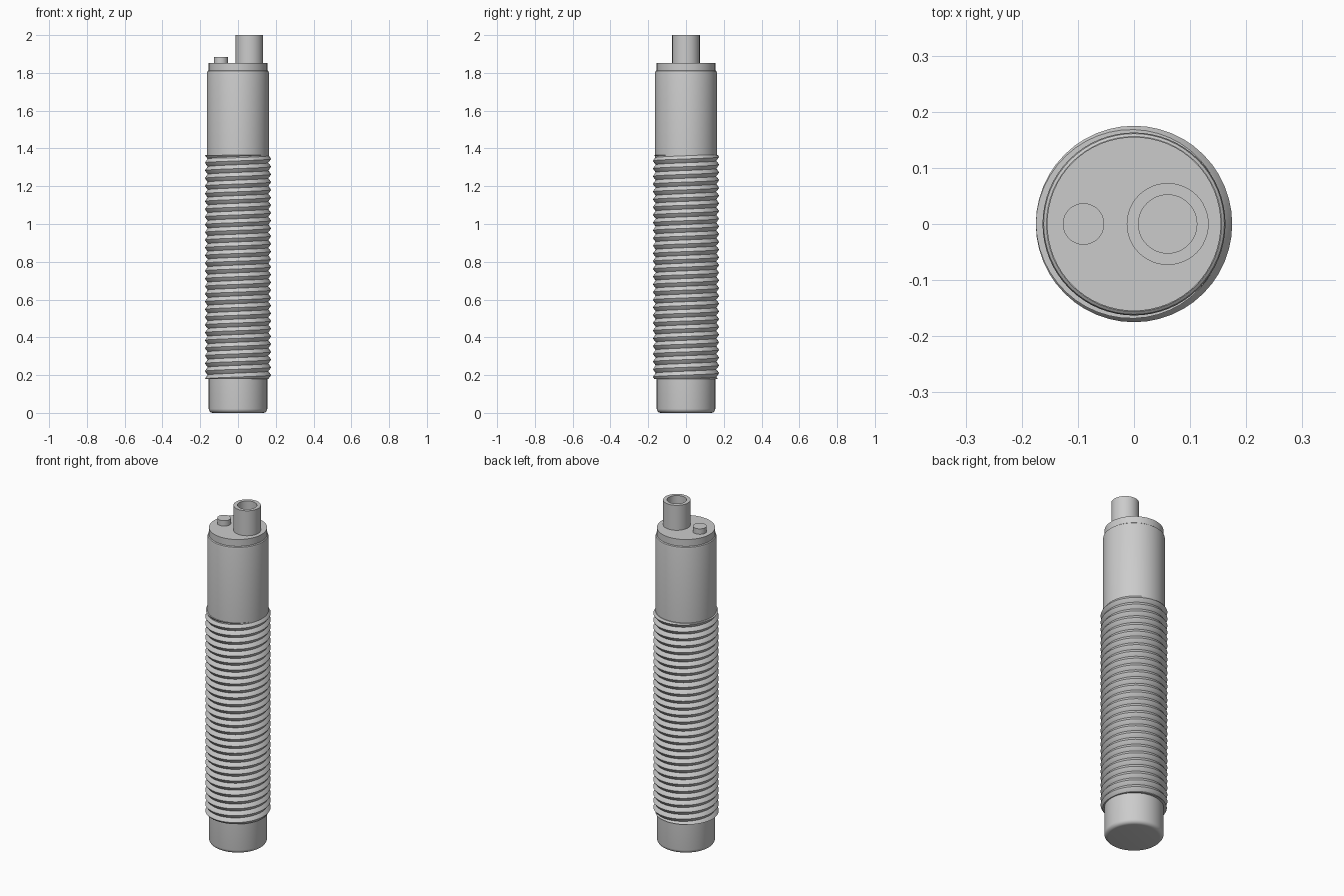
import bpy, bmesh, math

cube = bpy.data.objects.get("Cube")
if cube:
    bpy.data.objects.remove(cube, do_unlink=True)

# One plain grey
grey = bpy.data.materials.new("plain grey")
grey.use_nodes = True
COLOUR = (0.6, 0.6, 0.6, 1)
grey.diffuse_color = COLOUR
grey.node_tree.nodes["Principled BSDF"].inputs["Base Color"].default_value = COLOUR


def finish(name, bm, angle):
    bmesh.ops.recalc_face_normals(bm, faces=bm.faces)
    mesh = bpy.data.meshes.new(name)
    bm.to_mesh(mesh)
    bm.free()
    mesh.materials.append(grey)
    obj = bpy.data.objects.new(name, mesh)
    bpy.context.collection.objects.link(obj)
    bpy.ops.object.select_all(action="DESELECT")
    obj.select_set(True)
    bpy.context.view_layer.objects.active = obj
    bpy.ops.object.shade_smooth_by_angle(angle=math.radians(angle))
    return obj


def lathe(name, profile, x=0, segments=64):
    """Spin a (radius, height) profile about a vertical axis at x."""
    bm = bmesh.new()
    verts = [bm.verts.new((x + r, 0, z)) for r, z in profile]
    edges = [bm.edges.new(pair) for pair in zip(verts, verts[1:])]
    bmesh.ops.spin(bm, geom=verts + edges, cent=(x, 0, 0), axis=(0, 0, 1),
                   angle=math.tau, steps=segments)
    bmesh.ops.remove_doubles(bm, verts=bm.verts, dist=1e-5)
    return finish(name, bm, 35)


def thread(name, bottom, top, root, crest, turns, segments=48, rows=6):
    """Helical ridge, cut flat and closed at both ends."""
    bm = bmesh.new()
    pitch = (top - bottom) / turns
    columns = []
    for i in range((turns + 2) * segments + 1):
        a = math.tau * i / segments
        base = bottom + pitch * (i / segments - 2)
        column = []
        for j in range(rows + 1):
            r = root + (crest - root) * (1 - abs(2 * j / rows - 1)) ** 0.85
            column.append(bm.verts.new((r * math.cos(a), r * math.sin(a),
                                        base + pitch * j / rows)))
        columns.append(column)
    for a, b in zip(columns, columns[1:]):
        for j in range(rows):
            bm.faces.new((a[j], b[j], b[j + 1], a[j + 1]))
    bmesh.ops.remove_doubles(bm, verts=bm.verts, dist=1e-5)
    for z, up in ((bottom, -1), (top, 1)):
        bmesh.ops.bisect_plane(bm, geom=bm.verts[:] + bm.edges[:] + bm.faces[:],
                               plane_co=(0, 0, z), plane_no=(0, 0, up),
                               clear_outer=True)
    bmesh.ops.holes_fill(bm, edges=[e for e in bm.edges if e.is_boundary], sides=0)
    return finish(name, bm, 40)


# Lower barrel with a rounded bottom edge
bevel = 0.022
corner = [(0.155 - bevel + bevel * math.sin(t * math.pi / 12),
           bevel - bevel * math.cos(t * math.pi / 12)) for t in range(7)]
lathe("lower_barrel", [(0, 0)] + corner + [(0.155, 0.2), (0, 0.2)])

# Threaded middle
thread("threaded_section", 0.18, 1.365, 0.16, 0.175, 29)

# Upper sleeve with a softened shoulder
lathe("upper_sleeve", [(0, 1.35), (0.163, 1.35), (0.163, 1.8),
                       (0.161, 1.809), (0.156, 1.813), (0, 1.813)])

# End cap, hollow cable outlet and indicator button
lathe("end_cap", [(0, 1.8), (0.155, 1.8), (0.155, 1.853), (0, 1.853)])
lathe("cable_outlet", [(0, 1.84), (0.073, 1.84), (0.073, 2), (0.052, 2),
                       (0.052, 1.86), (0, 1.86)], x=0.06, segments=48)
lathe("indicator_button", [(0, 1.84), (0.037, 1.84), (0.037, 1.885), (0, 1.885)],
      x=-0.09, segments=32)
